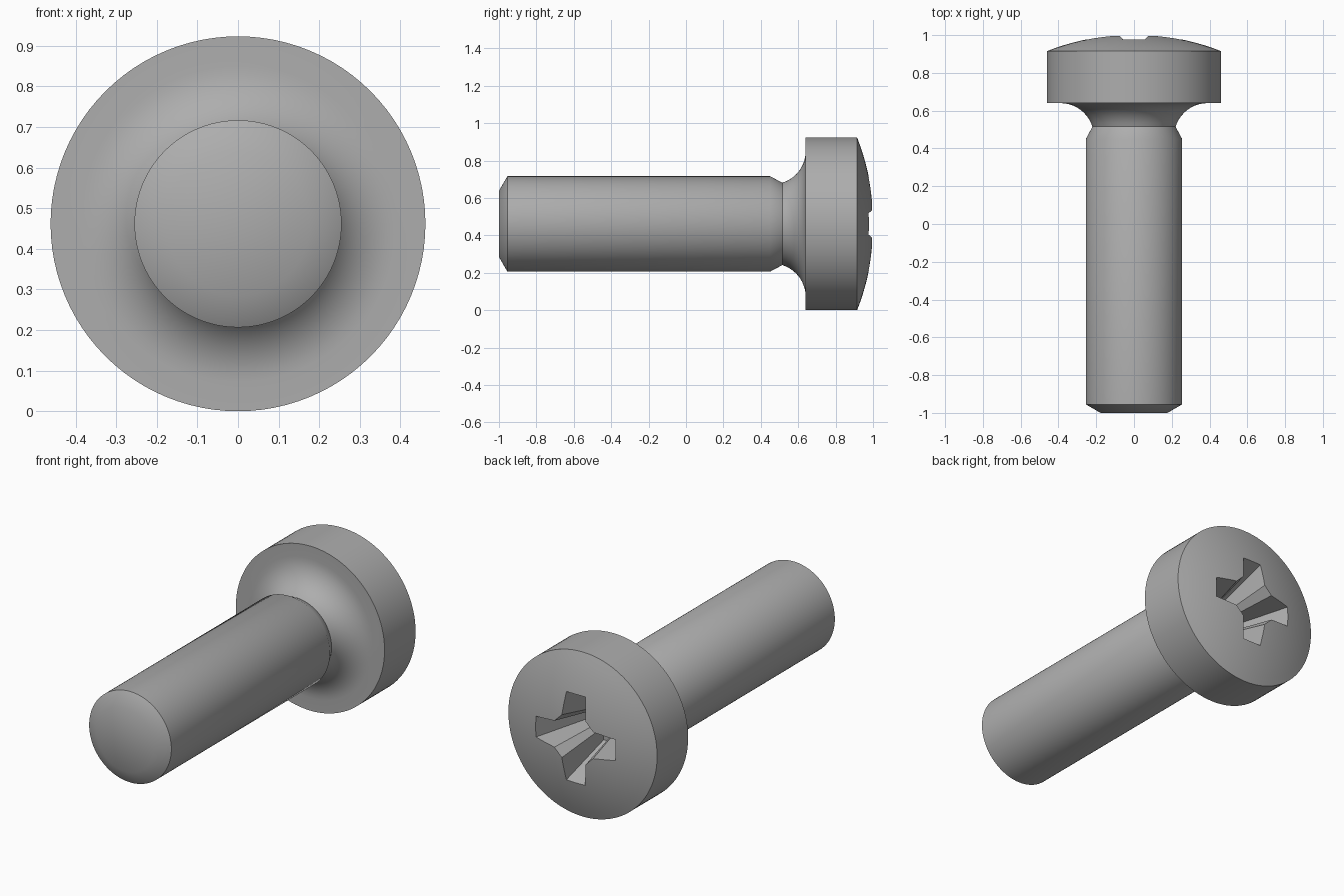
import bpy
import bmesh
from math import radians, sin, cos, asin, atan2, pi, sqrt
from mathutils import Vector, Matrix

cube = bpy.data.objects.get("Cube")
if cube:
    bpy.data.objects.remove(cube, do_unlink=True)

HEAD_R = 0.4615
APEX = 1.0025
AXIS_Z = HEAD_R

steel = bpy.data.materials.new("grey_steel")
steel.use_nodes = True
GREY = (0.42, 0.42, 0.42, 1)
steel.diffuse_color = GREY
steel.node_tree.nodes["Principled BSDF"].inputs["Base Color"].default_value = GREY


def make_object(name, bm):
    bmesh.ops.recalc_face_normals(bm, faces=bm.faces)
    mesh = bpy.data.meshes.new(name)
    bm.to_mesh(mesh)
    bm.free()
    obj = bpy.data.objects.new(name, mesh)
    bpy.context.collection.objects.link(obj)
    obj.location.z = AXIS_Z
    mesh.materials.append(steel)
    return obj


def arc(centre_y, centre_r, radius, start, end, steps):
    """Points (y, r) on a circular arc in the profile plane."""
    angles = [start + (end - start) * i / steps for i in range(steps + 1)]
    return [(centre_y + radius * cos(a), centre_r + radius * sin(a)) for a in angles]


# Screw body: chamfered tip, shank, neck, concave fillet, head rim, dome
profile = [(-1, 0), (-1, 0.177), (-0.955, 0.255), (0.45, 0.255)]
fillet_r = 0.178
profile += arc(0.462, 0.39, fillet_r, atan2(-0.17, 0.053), 0, 10)
profile += [(0.64, HEAD_R)]
sag = APEX - 0.915
dome_r = (HEAD_R ** 2 + sag ** 2) / (2 * sag)
profile += arc(APEX - dome_r, 0, dome_r, asin(HEAD_R / dome_r), 0, 10)

bm = bmesh.new()
verts = [bm.verts.new((r, y, 0)) for y, r in profile]
edges = [bm.edges.new(pair) for pair in zip(verts, verts[1:])]
bmesh.ops.spin(bm, geom=verts + edges, cent=(0, 0, 0), axis=(0, 1, 0),
               angle=2 * pi, steps=96, use_merge=False)
bmesh.ops.remove_doubles(bm, verts=bm.verts, dist=0.0001)
screw = make_object("screw_body", bm)


# Tapered cross recess cutter, lofted from the opening to the floor
def cross_ring(bm, y, reach, tip, outer, inner):
    quarter = [(reach, -tip), (reach, tip), (outer, inner), (inner, outer)]
    ring = []
    for k in range(4):
        turn = Matrix.Rotation(k * pi / 2, 3, "Y")
        ring += [bm.verts.new(turn @ Vector((x, y, -z))) for x, z in quarter]
    return ring


bm = bmesh.new()
top = cross_ring(bm, 1.02, 0.265, 0.062, 0.125, 0.077)
floor = cross_ring(bm, 0.68, 0.13, 0.035, 0.06, 0.038)
bm.faces.new(top)
bm.faces.new(floor)
for i in range(len(top)):
    j = (i + 1) % len(top)
    bm.faces.new((top[i], top[j], floor[j], floor[i]))
cutter = make_object("recess_cutter", bm)

cut = screw.modifiers.new("cross_recess", "BOOLEAN")
cut.operation = "DIFFERENCE"
cut.solver = "EXACT"
cut.object = cutter

# Apply the cut and drop the cutter
bpy.context.view_layer.objects.active = screw
screw.select_set(True)
cutter.select_set(False)
bpy.ops.object.modifier_apply(modifier=cut.name)
bpy.data.objects.remove(cutter, do_unlink=True)
bpy.ops.object.shade_smooth_by_angle(angle=radians(30))
